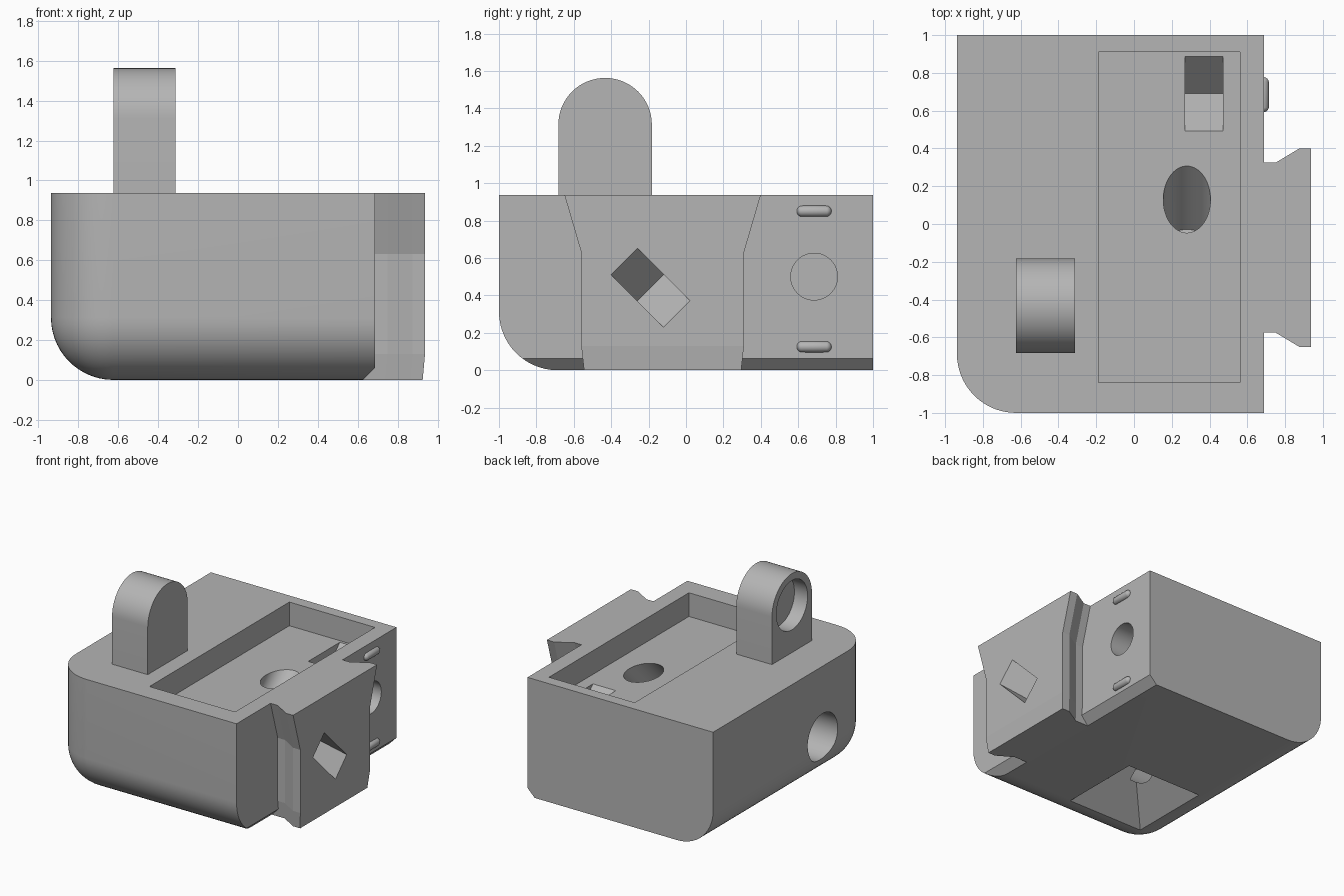
import bpy, bmesh, math
from mathutils import Vector, Matrix

if "Cube" in bpy.data.objects:
    bpy.data.objects.remove(bpy.data.objects["Cube"], do_unlink=True)

grey = bpy.data.materials.new("plain grey")
grey.use_nodes = True
grey.diffuse_color = (0.46, 0.46, 0.46, 1)
grey.node_tree.nodes["Principled BSDF"].inputs["Base Color"].default_value = (0.46, 0.46, 0.46, 1)


def finish(name, bm):
    bmesh.ops.recalc_face_normals(bm, faces=bm.faces)
    mesh = bpy.data.meshes.new(name)
    bm.to_mesh(mesh)
    bm.free()
    mesh.materials.append(grey)
    obj = bpy.data.objects.new(name, mesh)
    bpy.context.collection.objects.link(obj)
    return obj


def box(name, lo, hi):
    bm = bmesh.new()
    lo, hi = Vector(lo), Vector(hi)
    size = Matrix.Diagonal((*(hi - lo), 1))
    bmesh.ops.create_cube(bm, size=1, matrix=Matrix.Translation((lo + hi) / 2) @ size)
    return finish(name, bm)


def prism(name, points, offset):
    bm = bmesh.new()
    face = bm.faces.new([bm.verts.new(p) for p in points])
    ext = bmesh.ops.extrude_face_region(bm, geom=[face])["geom"]
    bmesh.ops.translate(bm, vec=offset, verts=[v for v in ext if isinstance(v, bmesh.types.BMVert)])
    return finish(name, bm)


def rod(name, start, end, radius):
    start, end = Vector(start), Vector(end)
    turn = (end - start).to_track_quat('Z', 'Y').to_matrix().to_4x4()
    bm = bmesh.new()
    bmesh.ops.create_cone(bm, cap_ends=True, segments=64, radius1=radius, radius2=radius,
                          depth=(end - start).length,
                          matrix=Matrix.Translation((start + end) / 2) @ turn)
    return finish(name, bm)


def v_cutter(name, centre, along, across, inward):
    # Right-angled groove 0.4 long and 0.2 wide, with a little clearance above the face
    c, a, w, n = (Vector(v) for v in (centre, along, across, inward))
    a, w = a.normalized() * 0.198, w.normalized() * 0.1
    section = [c - a - w, c - a - w - n * 0.02, c + a - w - n * 0.02, c + a - w, c - w + n * 0.198]
    return prism(name, section, w * 2)


def cut(target, *cutters):
    for cutter in cutters:
        mod = target.modifiers.new("cut", 'BOOLEAN')
        mod.operation, mod.solver, mod.object = 'DIFFERENCE', 'EXACT', cutter
        bpy.context.view_layer.objects.active = target
        bpy.ops.object.modifier_apply(modifier=mod.name)
        bpy.data.objects.remove(cutter, do_unlink=True)


def smooth(obj):
    bpy.ops.object.select_all(action='DESELECT')
    obj.select_set(True)
    bpy.context.view_layer.objects.active = obj
    bpy.ops.object.shade_smooth_by_angle(angle=math.radians(25))


# Main block: three rounded edges meeting at one corner, one chamfered bottom edge
LEFT, RIGHT, TOP = -0.9375, 0.6875, 0.9375
body = box("main_block", (LEFT, -1, 0), (RIGHT, 1, TOP))
bm = bmesh.new()
bm.from_mesh(body.data)
corner = min(bm.verts, key=lambda v: v.co.x + v.co.y + v.co.z)
bmesh.ops.bevel(bm, geom=list(corner.link_edges), offset=0.3125, segments=14,
                profile=0.5, affect='EDGES', clamp_overlap=False)
cut_result = bmesh.ops.bisect_plane(bm, geom=bm.verts[:] + bm.edges[:] + bm.faces[:],
                                    plane_co=(RIGHT, 0, 0.0625), plane_no=(1, 0, -1),
                                    clear_outer=True)
rim = [g for g in cut_result["geom_cut"] if isinstance(g, bmesh.types.BMEdge)]
bmesh.ops.holes_fill(bm, edges=rim, sides=0)
bmesh.ops.recalc_face_normals(bm, faces=bm.faces)
bm.to_mesh(body.data)
bm.free()

# Pyramid-shaped hollow in the underside
bm = bmesh.new()
bmesh.ops.create_cone(bm, cap_ends=True, segments=4, radius1=0.335 * math.sqrt(2), radius2=0, depth=0.3,
                      matrix=Matrix.Translation((-0.3125, -0.365, 0.148)) @ Matrix.Rotation(math.pi / 4, 4, 'Z'))
pyramid = finish("pyramid_cutter", bm)

# Tray, tilted bore, groove, side bores and the underside hollow
FLOOR = 0.75
bore_top = Vector((0.28, 0.13, FLOOR))
slope = Vector((0, -1, -1)).normalized()
cut(body,
    box("tray_cutter", (-0.1875, -0.84, FLOOR), (0.5625, 0.91, 1.1)),
    rod("tilted_bore_cutter", bore_top - slope * 0.16, bore_top + slope * 0.35, 0.125),
    v_cutter("tray_groove_cutter", (0.37, 0.69, FLOOR), (0, 1, 0), (1, 0, 0), (0, 0, -1)),
    rod("right_bore_cutter", (RIGHT - 0.19, 0.685, 0.5), (RIGHT + 0.1, 0.685, 0.5), 0.125),
    rod("left_bore_cutter", (-0.35, -0.37, 0.375), (LEFT - 0.1, -0.37, 0.375), 0.1875),
    pyramid)
smooth(body)

# Upright lug with an arched top and a blind round socket
arch_y, arch_z, arch_r = -0.4325, 1.3125, 0.25
outline = [(-0.625, arch_y - arch_r, TOP - 0.02), (-0.625, arch_y + arch_r, TOP - 0.02)]
for i in range(33):
    t = math.pi * i / 32
    outline.append((-0.625, arch_y + arch_r * math.cos(t), arch_z + arch_r * math.sin(t)))
lug = prism("upright_lug", outline, (0.3125, 0, 0))
cut(lug, rod("socket_cutter", (-0.51, arch_y, arch_z), (-0.7, arch_y, arch_z), 0.195))
smooth(lug)

# Dovetail rail: one flared section lofted through four heights
half_profile = [(0.62, 0.0), (0.75, 0.0), (0.875, 0.075), (0.9375, 0.075)]
levels = [(0, 0.345, 0.012), (0.13, 0.36, 0), (0.63, 0.36, 0), (TOP, 0.45, 0)]
mid_y = -0.125
bm = bmesh.new()
rings = []
for z, neck, inset in levels:
    ring = [(x - inset, mid_y - neck - f, z) for x, f in half_profile]
    ring += [(x - inset, mid_y + neck + f, z) for x, f in reversed(half_profile)]
    rings.append([bm.verts.new(p) for p in ring])
for low, high in zip(rings, rings[1:]):
    for i in range(len(low)):
        j = (i + 1) % len(low)
        bm.faces.new((low[i], low[j], high[j], high[i]))
bm.faces.new(rings[0])
bm.faces.new(rings[-1])
rail = finish("dovetail_rail", bm)
cut(rail, v_cutter("rail_groove_cutter", (0.9375, -0.19, 0.44), (0, 1, -1), (0, 1, 1), (-1, 0, 0)))

# Two small rounded ribs above and below the right bore
for label, z in (("upper", 0.85), ("lower", 0.125)):
    bm = bmesh.new()
    bmesh.ops.create_uvsphere(bm, u_segments=24, v_segments=16, radius=0.03,
                              matrix=Matrix.Rotation(math.pi / 2, 4, 'X'))
    for v in bm.verts:
        if abs(v.co.y) > 1e-5:
            v.co.y += math.copysign(0.063, v.co.y)
    bmesh.ops.translate(bm, vec=(RIGHT - 0.003, 0.685, z), verts=bm.verts)
    smooth(finish(label + "_rib", bm))
